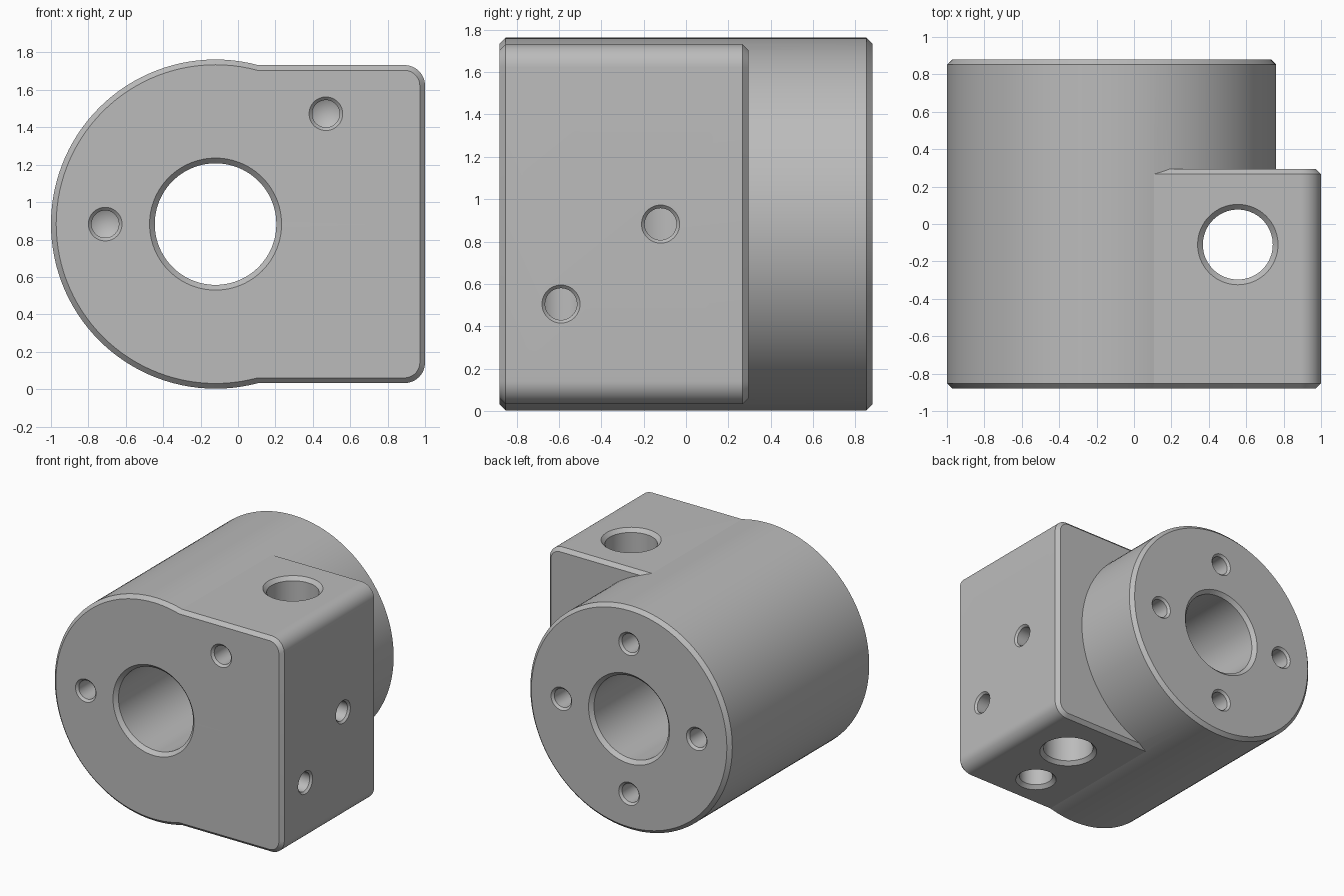
import bpy, bmesh, math
from mathutils import Vector

if "Cube" in bpy.data.objects:
    bpy.data.objects.remove(bpy.data.objects["Cube"])

CX, CZ, R = -0.12, 0.8825, 0.88   # barrel axis and radius
FRONT, BACK = -0.88, 0.88
CH = 0.028                        # edge chamfer
PITCH = 0.59                      # bolt hole offset from the axis


def make_object(name, bm):
    bmesh.ops.remove_doubles(bm, verts=bm.verts, dist=1e-5)
    bmesh.ops.recalc_face_normals(bm, faces=bm.faces)
    mesh = bpy.data.meshes.new(name)
    bm.to_mesh(mesh)
    bm.free()
    obj = bpy.data.objects.new(name, mesh)
    bpy.context.collection.objects.link(obj)
    return obj


def lathe(name, profile, origin, axis, steps=48):
    """Turn a (radius, distance) profile round an axis."""
    bm = bmesh.new()
    verts = [bm.verts.new((r, 0, h)) for r, h in profile]
    edges = [bm.edges.new(pair) for pair in zip(verts, verts[1:])]
    bmesh.ops.spin(bm, geom=verts + edges, cent=(0, 0, 0), axis=(0, 0, 1),
                   angle=math.tau, steps=steps, use_merge=False)
    turn = Vector((0, 0, 1)).rotation_difference(Vector(axis)).to_matrix()
    for v in bm.verts:
        v.co = turn @ v.co + Vector(origin)
    return make_object(name, bm)


def rounded_block(name, x0, x1, z0, z1, y0, y1, radius):
    """Block along y with rounded right edges and chamfered end faces."""
    bm = bmesh.new()
    rings = []
    for y, inset in ((y0, CH), (y0 + CH, 0), (y1 - CH, 0), (y1, CH)):
        pts = [(x0, z1 - inset), (x0, z0 + inset)]
        for cz, start in ((z0 + radius, -90), (z1 - radius, 0)):
            for i in range(13):
                a = math.radians(start + i * 7.5)
                pts.append((x1 - radius + (radius - inset) * math.cos(a),
                            cz + (radius - inset) * math.sin(a)))
        rings.append([bm.verts.new((x, y, z)) for x, z in pts])
    for a, b in zip(rings, rings[1:]):
        for i in range(len(a)):
            j = (i + 1) % len(a)
            bm.faces.new((a[i], a[j], b[j], b[i]))
    bm.faces.new(rings[0])
    bm.faces.new(rings[-1])
    return make_object(name, bm)


def combine(body, tool, operation):
    mod = body.modifiers.new(tool.name, 'BOOLEAN')
    mod.operation = operation
    mod.solver = 'EXACT'
    mod.object = tool
    bpy.context.view_layer.objects.active = body
    bpy.ops.object.modifier_apply(modifier=mod.name)
    bpy.data.objects.remove(tool)


def blind_hole(origin, axis, r, depth, chamfer, tip=0.0):
    e = 0.02
    profile = [(0, -e), (r + chamfer + e, -e), (r, chamfer), (r, depth), (0, depth + tip)]
    combine(body, lathe("blind_hole", profile, origin, axis), 'DIFFERENCE')


def through_bore(origin, axis, r, length, steps):
    e = 0.02
    wide = r + CH + e
    profile = [(0, -e), (wide, -e), (r, CH), (r, length - CH),
               (wide, length + e), (0, length + e)]
    combine(body, lathe("through_bore", profile, origin, axis, steps), 'DIFFERENCE')


# Chamfered barrel joined with the side block
length = BACK - FRONT
body = lathe("bearing_housing",
             [(0, 0), (R - CH, 0), (R, CH), (R, length - CH), (R - CH, length), (0, length)],
             (CX, FRONT, CZ), (0, 1, 0), 120)
Z0, Z1 = CZ - 0.85, CZ + 0.85
combine(body, rounded_block("side_block", CX, 1.0, Z0, Z1, FRONT, 0.295, 0.11), 'UNION')

# Main bore and vertical cross bore
through_bore((CX, FRONT, CZ), (0, 1, 0), 0.325, length, 96)
through_bore((0.555, -0.11, Z0), (0, 0, 1), 0.187, Z1 - Z0, 64)

# Blind hole in the underside
blind_hole((0.47, -0.59, Z0), (0, 0, 1), 0.125, 0.85, CH)

# Set screw holes in the right face
for y, z in ((-0.12, CZ), (-0.59, 0.505)):
    blind_hole((1.0, y, z), (-1, 0, 0), 0.075, 0.5, 0.015)

# Drilled holes in the front face
for x, z in ((CX - PITCH, CZ), (CX + PITCH, CZ + PITCH)):
    blind_hole((x, FRONT, z), (0, 1, 0), 0.073, 0.36, 0.017, 0.04)

# Ring of four drilled holes in the back face
for i in range(4):
    a = i * math.pi / 2
    blind_hole((CX + PITCH * math.cos(a), BACK, CZ + PITCH * math.sin(a)),
               (0, -1, 0), 0.073, 0.36, 0.017, 0.04)

# Plain grey metal
grey = bpy.data.materials.new("grey_metal")
grey.use_nodes = True
colour = (0.5, 0.5, 0.5, 1)
grey.diffuse_color = colour
grey.node_tree.nodes["Principled BSDF"].inputs["Base Color"].default_value = colour
body.data.materials.clear()
body.data.materials.append(grey)

# Smooth curved walls, keep edges crisp
bpy.ops.object.select_all(action='DESELECT')
body.select_set(True)
bpy.context.view_layer.objects.active = body
bpy.ops.object.shade_smooth_by_angle(angle=math.radians(14))
